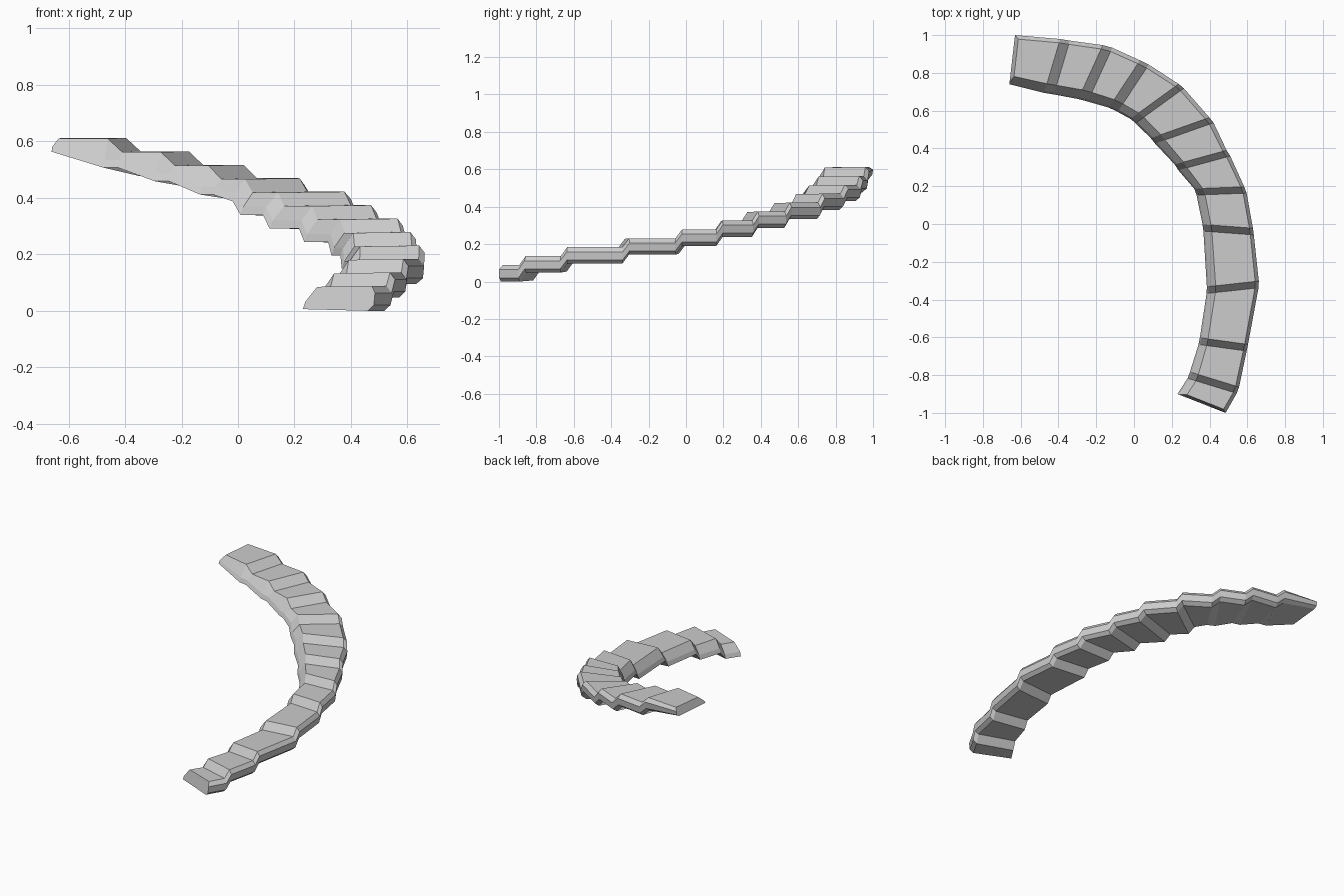
import bpy, bmesh
from mathutils import Vector

if "Cube" in bpy.data.objects:
    bpy.data.objects.remove(bpy.data.objects["Cube"])

# Plan position of each riser line: inner foot x, y, then outer edge x, y
RISERS = [
    (0.23, -0.90, 0.485, -1.00), (0.29, -0.80, 0.55, -0.88),
    (0.345, -0.62, 0.60, -0.655), (0.385, -0.35, 0.66, -0.32),
    (0.365, -0.02, 0.632, -0.04), (0.325, 0.17, 0.59, 0.18),
    (0.225, 0.30, 0.50, 0.375), (0.10, 0.44, 0.41, 0.55),
    (-0.005, 0.545, 0.25, 0.73), (-0.11, 0.605, 0.055, 0.855),
    (-0.27, 0.655, -0.14, 0.94), (-0.45, 0.69, -0.365, 0.975),
    (-0.66, 0.74, -0.63, 1.00)]
# Cross-section: fraction across the width, drop below tread level
SECTION = [(0.0, 0.082), (0.035, 0.055), (0.17, 0.003), (0.93, 0.0),
           (1.0, 0.025), (0.985, 0.068), (0.90, 0.088)]
LAST = len(RISERS) - 1


def tread_z(step):
    return 0.09 + 0.0477 * step


def middle(i):
    a, b, c, d = RISERS[max(0, min(LAST, i))]
    return Vector(((a + c) / 2, (b + d) / 2, 0))


def ring(bm, i, step, shift):
    """One slice of the stair at riser i, at the level of the given tread."""
    a, b, c, d = RISERS[i]
    inner, outer = Vector((a, b, 0)), Vector((c, d, 0))
    along = (middle(i + 1) - middle(i - 1)).normalized()
    verts = []
    for k, (s, drop) in enumerate(SECTION):
        p = inner.lerp(outer, s) + along * shift
        z = tread_z(step)
        if i == LAST:                        # thin, sloping upper end
            drop *= 0.6
            if k in (2, 3):
                p -= along * 0.02
        elif i == 0 and k in (2, 3):         # eased front lip
            p += along * 0.015
        elif k in (0, 1) and i >= 9:         # underside runs as a smooth ramp
            z = (tread_z(i) + tread_z(i - 1)) / 2
        p.z = z - drop
        verts.append(bm.verts.new(p))
    return verts


bm = bmesh.new()
rings = [ring(bm, 0, 0, 0)]
for i in range(1, LAST):
    h = 0.018 if i < 9 else 0.026
    rings += [ring(bm, i, i - 1, -h), ring(bm, i, i, h)]
rings.append(ring(bm, LAST, LAST - 1, 0))

# Skin the slices and close both ends
n = len(SECTION)
for r, q in zip(rings, rings[1:]):
    for k in range(n):
        m = (k + 1) % n
        bm.faces.new((r[k], r[m], q[m], q[k]))
bm.faces.new(rings[0])
bm.faces.new(rings[-1][::-1])
bmesh.ops.recalc_face_normals(bm, faces=bm.faces[:])

# Rest on the ground
low = min(v.co.z for v in bm.verts)
bmesh.ops.translate(bm, verts=bm.verts[:], vec=(0, 0, -low))

mesh = bpy.data.meshes.new("curved_stone_stair")
bm.to_mesh(mesh)
bm.free()
bpy.context.collection.objects.link(bpy.data.objects.new("curved_stone_stair", mesh))
